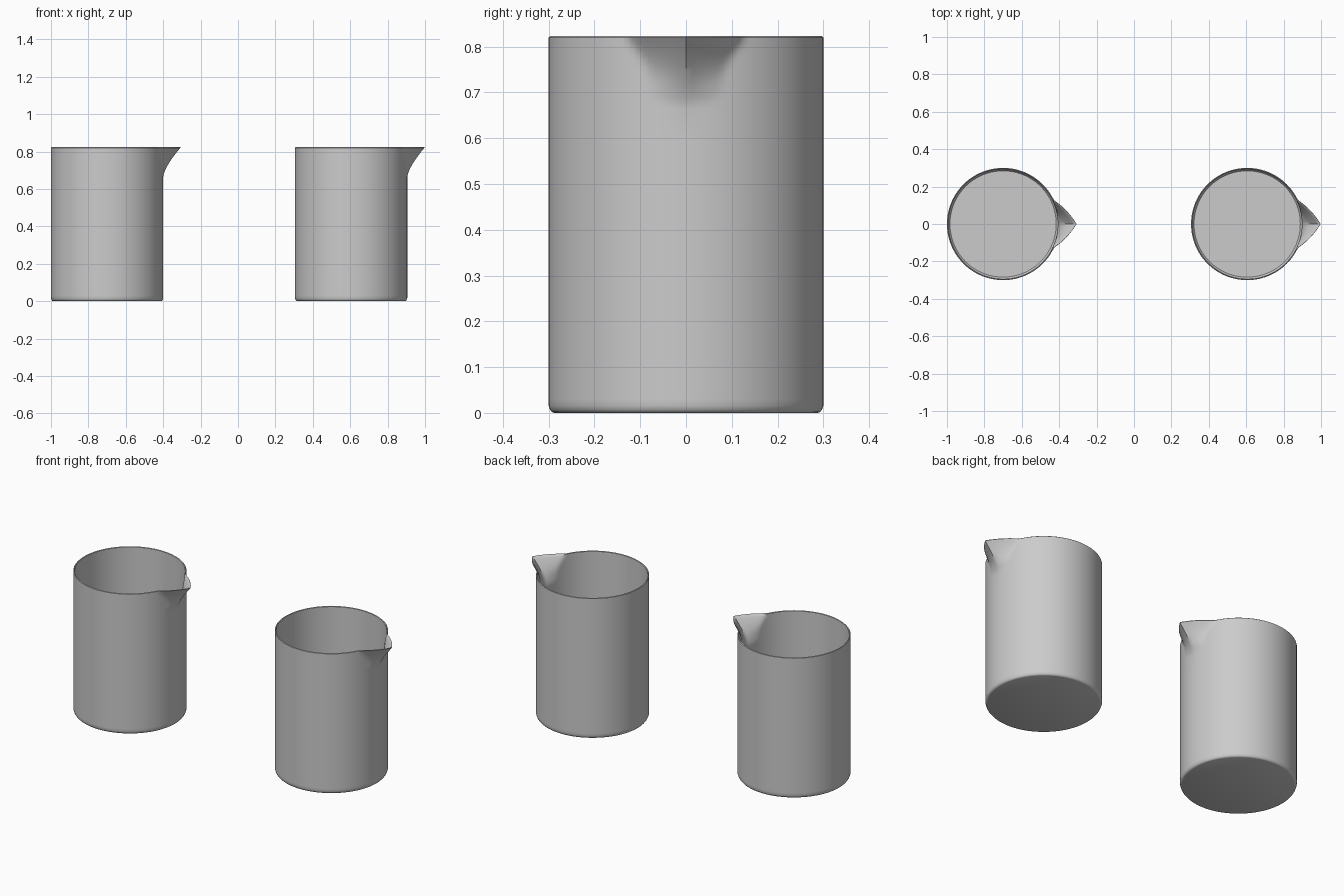
import bpy, bmesh, math

if "Cube" in bpy.data.objects:
    bpy.data.objects.remove(bpy.data.objects["Cube"])

SEG = 144
H = 0.823
RAD = 0.30
WALL = 0.007
LIP_Z = 0.665          # height where the spout begins


# radial push that forms the pointed pouring spout
def spout(theta, z):
    if z <= LIP_Z:
        return 0.0
    t = min((z - LIP_Z) / (H - LIP_Z), 1.0)
    half = math.radians(15.5 * min(1, t / 0.2) ** 0.6 + 10.5 * max(0, (t - 0.4) / 0.6) ** 1.5)
    a = abs(theta) / half
    if a >= 1:
        return 0.0
    return 0.095 * t ** 1.45 * (1 - a) ** 1.1


def beaker(name, cx):
    bm = bmesh.new()
    zs = [0.03, 0.3, 0.6, LIP_Z] + [LIP_Z + (H - 0.003 - LIP_Z) * i / 12 for i in range(1, 13)]
    # profile: rounded base, outer wall, rim, inner wall, inner floor
    prof = [(RAD - 0.012, 0.0), (RAD - 0.007, 0.002), (RAD - 0.003, 0.007), (RAD, 0.016)]
    prof += [(RAD, z) for z in zs]
    prof += [(RAD - WALL / 2, H)]
    prof += [(RAD - WALL, z) for z in reversed(zs)]
    prof += [(RAD - 0.010, 0.014), (RAD - 0.016, 0.008)]
    rings = []
    for r, z in prof:
        ring = []
        for i in range(SEG):
            th = 2 * math.pi * i / SEG
            if th > math.pi:
                th -= 2 * math.pi
            d = r + spout(th, z)
            ring.append(bm.verts.new((d * math.cos(th), d * math.sin(th), z)))
        rings.append(ring)
    for a, b in zip(rings, rings[1:]):
        for i in range(SEG):
            j = (i + 1) % SEG
            bm.faces.new((a[i], a[j], b[j], b[i]))
    # base and inner floor
    bm.faces.new(list(reversed(rings[0])))
    bm.faces.new(rings[-1])
    me = bpy.data.meshes.new(name)
    bm.to_mesh(me)
    bm.free()
    ob = bpy.data.objects.new(name, me)
    ob.location.x = cx
    bpy.context.collection.objects.link(ob)
    bpy.ops.object.select_all(action='DESELECT')
    ob.select_set(True)
    bpy.context.view_layer.objects.active = ob
    bpy.ops.object.shade_smooth_by_angle(angle=math.radians(40))


beaker("left_beaker", -0.70)
beaker("right_beaker", 0.605)
